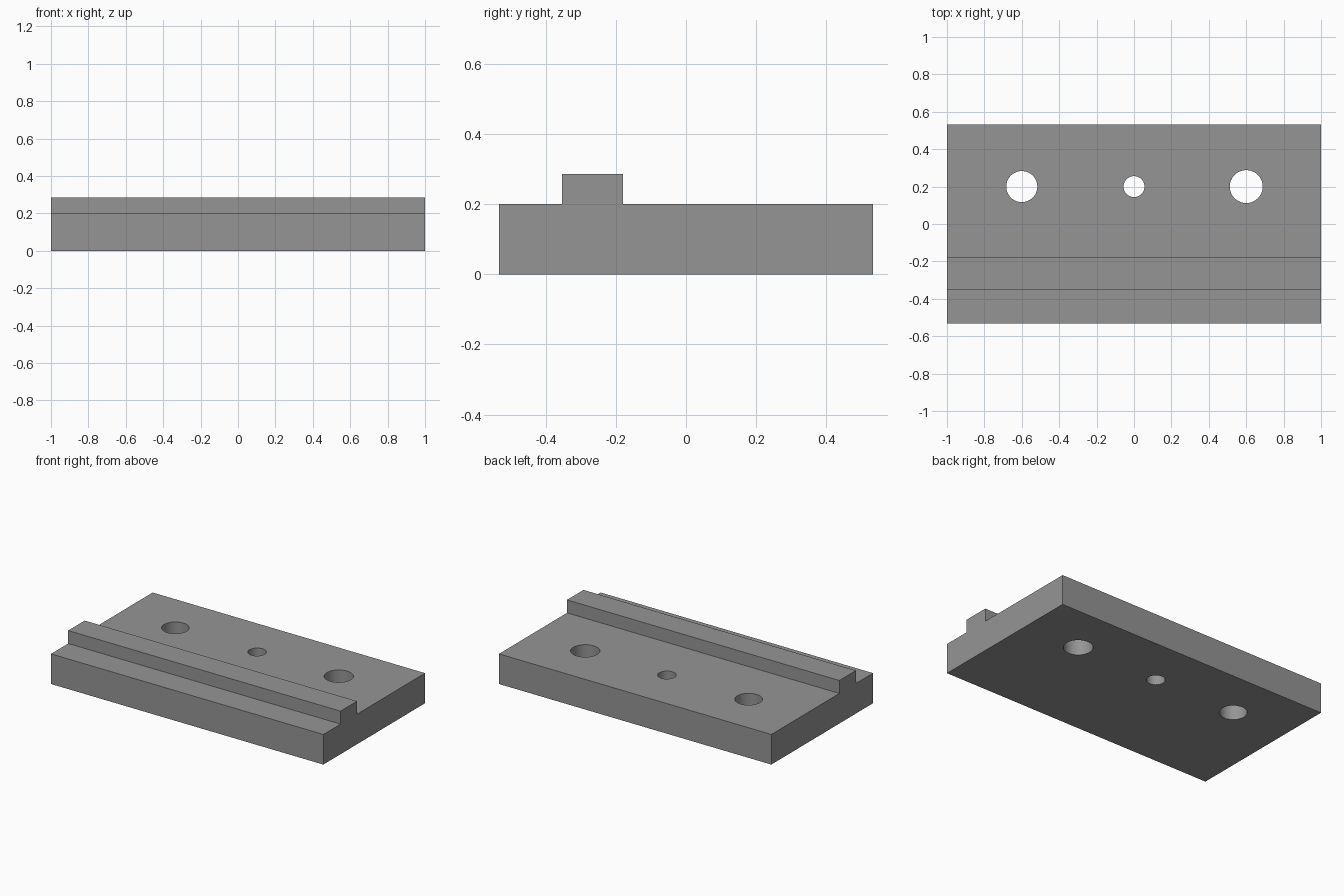
import bpy, bmesh, math

if "Cube" in bpy.data.objects:
    bpy.data.objects.remove(bpy.data.objects["Cube"])

grey = bpy.data.materials.new("mid_grey")
grey.diffuse_color = (0.3, 0.3, 0.3, 1)
grey.use_nodes = True
grey.node_tree.nodes["Principled BSDF"].inputs["Base Color"].default_value = grey.diffuse_color

HALF_LENGTH, HALF_DEPTH = 1.0, 0.533
PLATE_TOP, RIDGE_TOP = 0.2, 0.286
RIDGE_FRONT, RIDGE_BACK = -0.353, -0.18

# Plate with raised rail: side profile (y, z) extruded along x
profile = [(-HALF_DEPTH, 0), (HALF_DEPTH, 0), (HALF_DEPTH, PLATE_TOP),
           (RIDGE_BACK, PLATE_TOP), (RIDGE_BACK, RIDGE_TOP),
           (RIDGE_FRONT, RIDGE_TOP), (RIDGE_FRONT, PLATE_TOP),
           (-HALF_DEPTH, PLATE_TOP)]
bm = bmesh.new()
face = bm.faces.new([bm.verts.new((-HALF_LENGTH, y, z)) for y, z in profile])
ext = bmesh.ops.extrude_face_region(bm, geom=[face])
bmesh.ops.translate(bm, vec=(2 * HALF_LENGTH, 0, 0),
                    verts=[v for v in ext["geom"] if isinstance(v, bmesh.types.BMVert)])
bmesh.ops.recalc_face_normals(bm, faces=bm.faces)
mesh = bpy.data.meshes.new("railed_plate")
bm.to_mesh(mesh)
bm.free()
mesh.materials.append(grey)
plate = bpy.data.objects.new("railed_plate", mesh)
bpy.context.collection.objects.link(plate)

# Three through holes: x position and radius
for x, radius in [(-0.6, 0.083), (0, 0.056), (0.6, 0.088)]:
    bpy.ops.mesh.primitive_cylinder_add(vertices=64, radius=radius, depth=0.6,
                                        location=(x, 0.2, 0.1))
    cutter = bpy.context.object
    cutter.name = "hole_cutter"
    cutter.data.materials.append(grey)
    mod = plate.modifiers.new("hole", 'BOOLEAN')
    mod.operation = 'DIFFERENCE'
    mod.solver = 'EXACT'
    mod.object = cutter
    bpy.context.view_layer.objects.active = plate
    bpy.ops.object.modifier_apply(modifier=mod.name)
    bpy.data.objects.remove(cutter, do_unlink=True)

# Smooth hole walls, crisp edges
bpy.ops.object.select_all(action='DESELECT')
plate.select_set(True)
bpy.context.view_layer.objects.active = plate
bpy.ops.object.shade_smooth_by_angle(angle=math.radians(30))
